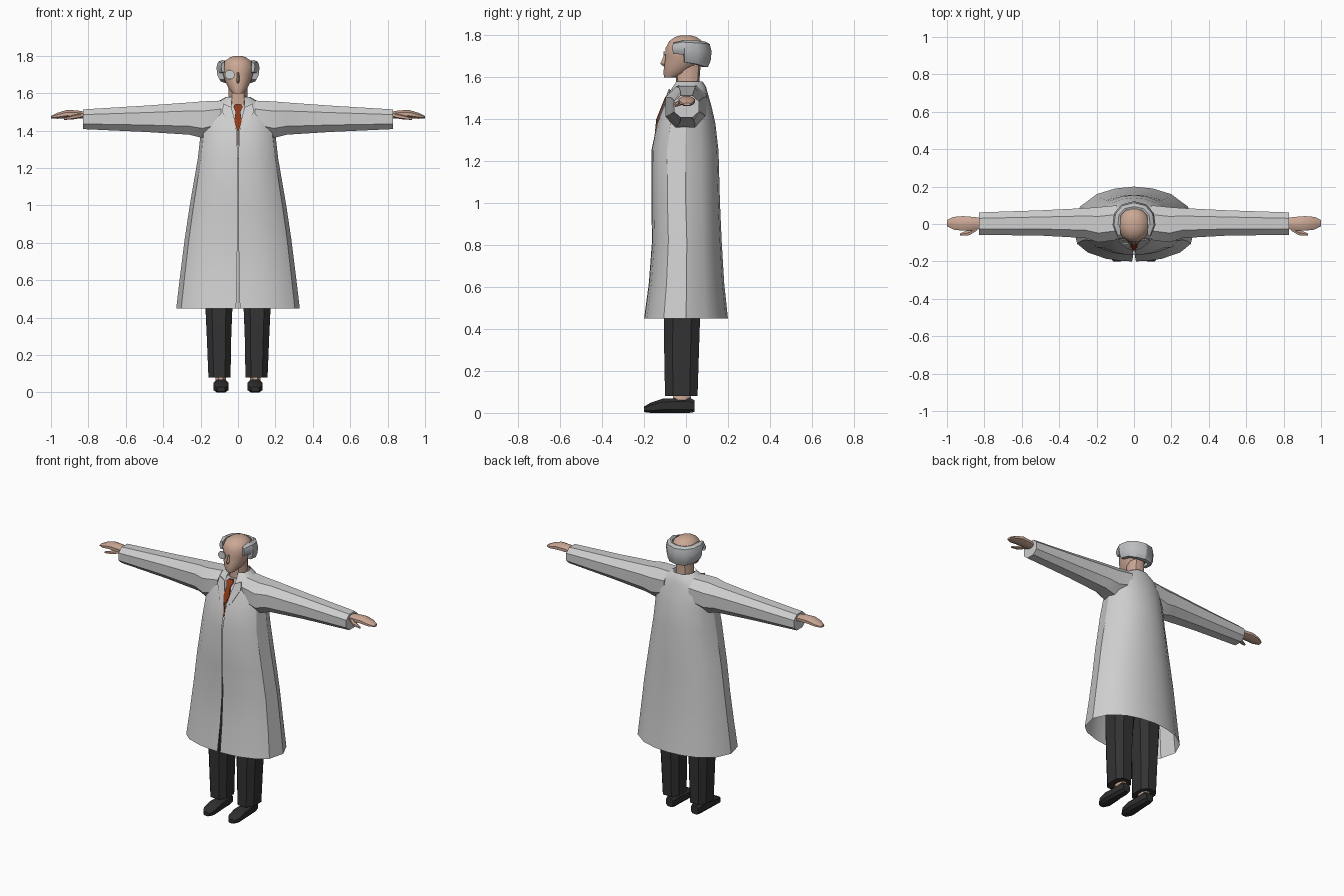
import bpy, bmesh, math
from mathutils import Vector


def material(name, r, g, b):
    m = bpy.data.materials.new(name)
    m.diffuse_color = (r, g, b, 1)
    return m


WHITE = material("coat white", 0.62, 0.62, 0.62)
HAIR = material("hair grey", 0.5, 0.51, 0.52)
SKIN = material("skin", 0.60, 0.39, 0.30)
DARK = material("trouser charcoal", 0.033, 0.033, 0.035)
SHOE = material("shoe black", 0.028, 0.027, 0.028)
RED = material("tie rust", 0.28, 0.04, 0.008)
GLASS = material("lens pale", 0.6, 0.64, 0.64)


def loft(name, rings, mat, closed=True, caps=True, mirror=False, angle=35):
    """Skin a list of equally long point rings."""
    bm = bmesh.new()
    rows = [[bm.verts.new(p) for p in r] for r in rings]
    n = len(rows[0])
    for a, b in zip(rows, rows[1:]):
        for i in range(n if closed else n - 1):
            j = (i + 1) % n
            bm.faces.new((a[i], a[j], b[j], b[i]))
    if caps:
        bm.faces.new(rows[0])
        bm.faces.new(rows[-1])
    bmesh.ops.recalc_face_normals(bm, faces=bm.faces)
    me = bpy.data.meshes.new(name)
    bm.to_mesh(me)
    bm.free()
    me.materials.append(mat)
    ob = bpy.data.objects.new(name, me)
    bpy.context.collection.objects.link(ob)
    if mirror:
        mod = ob.modifiers.new("mirror", 'MIRROR')
        mod.merge_threshold = 0.001
    bpy.ops.object.select_all(action='DESELECT')
    ob.select_set(True)
    bpy.context.view_layer.objects.active = ob
    bpy.ops.object.shade_smooth_by_angle(angle=math.radians(angle))
    return ob


def oval(axis, pos, a0, a1, b0, b1, n=8, power=1.0):
    """Oval ring at pos on an axis, filling the box a0..a1 by b0..b1."""
    pts = []
    for k in range(n):
        t = 2 * math.pi * (k + 0.5) / n
        c, s = math.cos(t), math.sin(t)
        m = math.cos(math.pi / n)
        c, s = [math.copysign(min(1, abs(v) / m) ** power, v) for v in (c, s)]
        a = (a0 + a1) / 2 + (a1 - a0) / 2 * c
        b = (b0 + b1) / 2 + (b1 - b0) / 2 * s
        p = [a, b]
        p.insert("xyz".index(axis), pos)
        pts.append(p)
    return pts


def oval_loft(name, axis, rows, mat, n=8, power=1.0, **kw):
    return loft(name, [oval(axis, *r, n=n, power=power) for r in rows], mat, **kw)


# Long coat: half outline from front opening to back seam, mirrored
outline = [(0.22, -0.985), (0.45, -0.93), (0.75, -0.76), (0.92, -0.53),
           (1, 0), (0.87, 0.47), (0.6, 0.8), (0.3, 0.95), (0, 1)]
coat_rows = [  # z, half width, front y, back y, half gap
    (0.45, .33, -.20, .20, .010), (0.62, .31, -.177, .182, .006),
    (0.82, .285, -.162, .170, .003), (1.0, .258, -.165, .162, .003),
    (1.25, .215, -.165, .155, .003), (1.38, .20, -.138, .140, .005),
    (1.46, .19, -.108, .122, .018), (1.52, .165, -.085, .105, .034),
    (1.556, .105, -.062, .095, .034), (1.58, .066, -.045, .078, .03)]


def coat_ring(z, w, yf, yb, gap):
    mid, half = (yf + yb) / 2, (yb - yf) / 2
    ring = [(gap, yf, z)]
    for x, y in outline:
        ring.append((max(x * w, gap + 0.004) if x else 0, mid + half * y, z))
    return ring


loft("coat_body", [coat_ring(*r) for r in coat_rows], WHITE,
     closed=False, caps=False, mirror=True, angle=30)

# Sleeves
oval_loft("coat_sleeve", 'x', [
    (.09, -.085, .10, 1.39, 1.56), (.19, -.098, .09, 1.36, 1.556),
    (.26, -.075, .085, 1.378, 1.55), (.50, -.062, .073, 1.393, 1.533),
    (.83, -.058, .062, 1.408, 1.513)], WHITE, n=8, power=.85, mirror=True)

# Lapels: thin folded flaps beside the neck opening
flap = [(.036, -.089, 1.525), (.078, -.082, 1.545), (.085, -.093, 1.50),
        (.045, -.128, 1.42), (.008, -.142, 1.38), (.02, -.112, 1.46)]
loft("lapel", [flap, [(x, y + .006, z) for x, y, z in flap]], WHITE, mirror=True)

# Shirt and tie behind the opening
oval_loft("shirt", 'z', [
    (1.25, -.12, .12, -.13, .12), (1.40, -.12, .12, -.105, .11),
    (1.49, -.09, .09, -.082, .09), (1.54, -.055, .055, -.055, .07)], WHITE, n=12)
tie_rows = [(1.54, .016, -.075), (1.53, .025, -.084), (1.50, .013, -.102),
            (1.45, .020, -.122), (1.40, .004, -.142), (1.32, .003, -.150)]
loft("tie", [[(-w, y, z), (w, y, z), (w, y + .008, z), (-w, y + .008, z)]
             for z, w, y in tie_rows], RED)

# Hands and thumbs
oval_loft("hand", 'x', [
    (.80, -.022, .03, 1.463, 1.497), (.86, -.034, .038, 1.465, 1.508),
    (.915, -.036, .042, 1.467, 1.51), (.965, -.030, .038, 1.463, 1.495),
    (1.0, -.012, .022, 1.465, 1.478)], SKIN, mirror=True)
oval_loft("thumb", 'x', [
    (.84, -.035, -.01, 1.467, 1.492), (.88, -.060, -.03, 1.46, 1.483),
    (.93, -.062, -.05, 1.457, 1.469)], SKIN, n=6, mirror=True)

# Trousers, ankles and shoes
oval_loft("trouser_leg", 'z', [
    (.08, .04, .158, -.10, .055), (.30, .036, .167, -.104, .062),
    (.45, .03, .174, -.104, .067), (.80, .004, .18, -.10, .09)],
    DARK, power=.75, mirror=True)
oval_loft("ankle", 'z', [(.045, .065, .12, -.066, .025),
                         (.12, .065, .12, -.055, .025)], SKIN, mirror=True)
oval_loft("shoe", 'y', [
    (.04, .065, .117, .004, .06), (.015, .058, .124, 0, .074),
    (-.05, .056, .127, 0, .07), (-.11, .05, .132, 0, .068),
    (-.17, .052, .13, 0, .048), (-.20, .07, .112, .004, .03)],
    SHOE, power=.7, mirror=True)

# Neck and head
oval_loft("neck", 'z', [(1.48, -.062, .062, -.055, .08),
                        (1.56, -.052, .052, -.046, .062),
                        (1.66, -.050, .050, -.052, .07)], SKIN, n=10)
oval_loft("head", 'z', [
    (1.598, -.026, .026, -.104, -.05), (1.622, -.048, .048, -.108, .02),
    (1.66, -.067, .067, -.103, .06), (1.70, -.08, .08, -.097, .085),
    (1.74, -.084, .084, -.097, .09), (1.772, -.070, .070, -.080, .078),
    (1.792, -.042, .042, -.052, .05), (1.80, -.015, .015, -.025, .02)],
    SKIN, n=12, angle=40)
loft("nose", [[(-.006, -.095, 1.71), (.006, -.095, 1.71), (0, -.102, 1.71)],
              [(-.015, -.09, 1.662), (.015, -.09, 1.662), (0, -.123, 1.665)],
              [(-.008, -.09, 1.65), (.008, -.09, 1.65), (0, -.105, 1.65)]], SKIN)

# Horseshoe of hair around the bald crown
stations = [  # inner x, y, outer x, y, bottom z, top z
    (.072, -.058, .090, -.064, 1.712, 1.765), (.074, -.012, .112, -.012, 1.708, 1.776),
    (.074, -.008, .115, -.006, 1.672, 1.777), (.070, .045, .106, .058, 1.662, 1.775),
    (.042, .074, .066, .104, 1.65, 1.772), (0, .08, 0, .122, 1.65, 1.77)]


def hair_ring(ix, iy, ox, oy, zb, zt):
    i, o = Vector((ix, iy, 0)), Vector((ox, oy, 0))
    h = zt - zb
    shape = [(0, 0), (.6, 0), (.9, .25), (1, .6), (.8, .9), (.3, 1), (0, .97)]
    return [i.lerp(o, t) + Vector((0, 0, zb + h * v)) for t, v in shape]


hair = loft("hair", [hair_ring(*s) for s in stations], HAIR, mirror=True)
# Open the seam where both halves meet
bm = bmesh.new()
bm.from_mesh(hair.data)
seam = [f for f in bm.faces if all(abs(v.co.x) < 1e-5 for v in f.verts)]
bmesh.ops.delete(bm, geom=seam, context='FACES_ONLY')
bm.to_mesh(hair.data)
bm.free()

# Single round lens
oval_loft("eye_lens", 'y', [(-.108, -.069, -.019, 1.674, 1.724),
                            (-.100, -.069, -.019, 1.674, 1.724)], GLASS, n=10)
